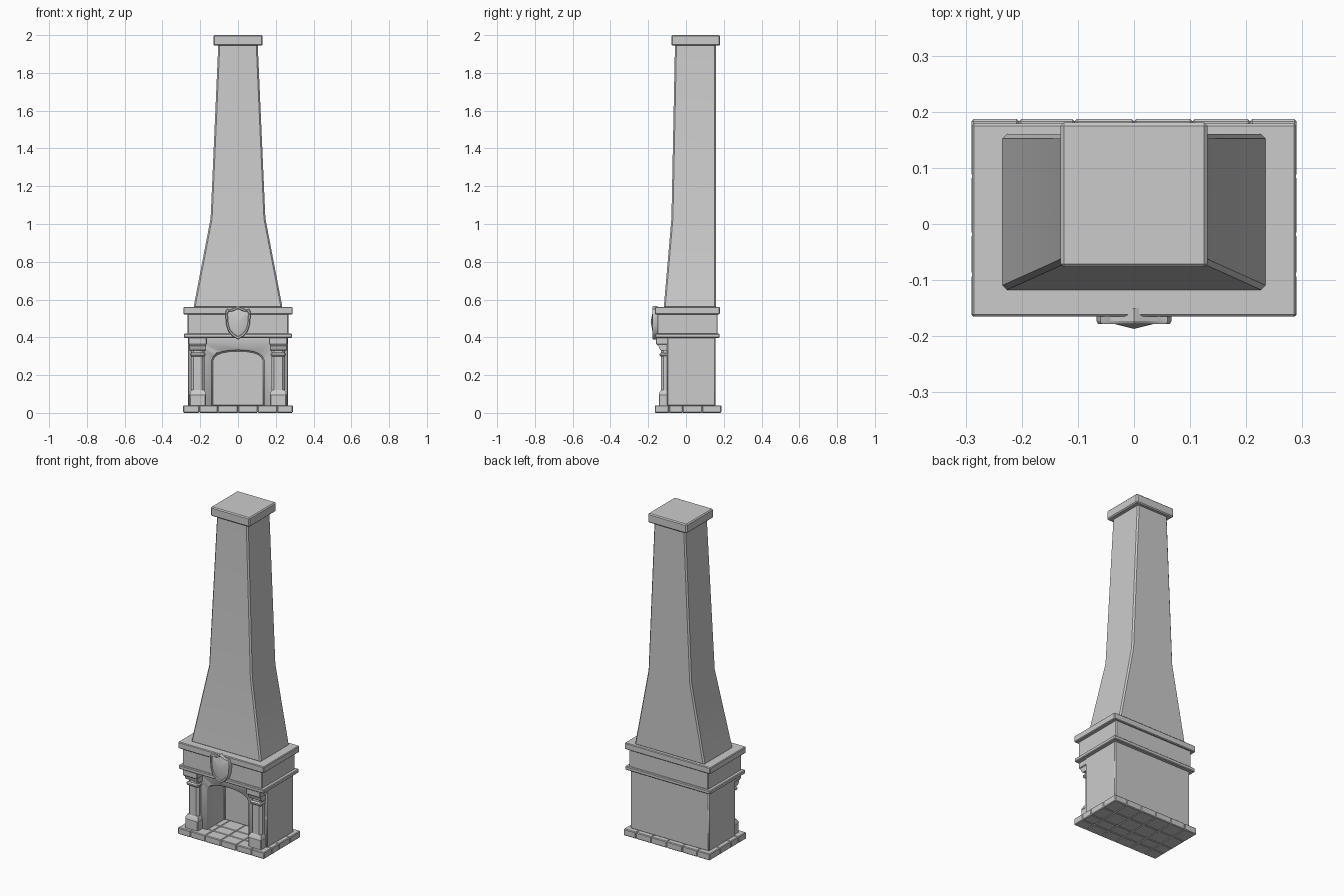
import bpy
import bmesh
import math

cube = bpy.data.objects.get("Cube")
if cube:
    bpy.data.objects.remove(cube, do_unlink=True)

# One stone colour for everything
stone = bpy.data.materials.new("grey_stone")
stone.use_nodes = True
GREY = (0.6, 0.6, 0.6, 1)
stone.diffuse_color = GREY
stone.node_tree.nodes["Principled BSDF"].inputs["Base Color"].default_value = GREY


def loft(name, rings, bevel=0.0, segments=1, tip=None):
    """Skin a row of matching rings; close it with caps, or a fan to a tip."""
    bm = bmesh.new()
    loops = [[bm.verts.new(p) for p in ring] for ring in rings]
    n = len(loops[0])
    for a, b in zip(loops, loops[1:]):
        for i in range(n):
            j = (i + 1) % n
            bm.faces.new((a[i], a[j], b[j], b[i]))
    bm.faces.new(loops[0])
    if tip:
        peak = bm.verts.new(tip)
        for i in range(n):
            bm.faces.new((loops[-1][i], loops[-1][(i + 1) % n], peak))
    else:
        bm.faces.new(loops[-1])
    bmesh.ops.recalc_face_normals(bm, faces=bm.faces)
    if bevel:
        sharp = [e for e in bm.edges if e.calc_face_angle(0) > 0.6]
        bmesh.ops.bevel(bm, geom=sharp, offset=bevel, segments=segments,
                        profile=0.5, affect='EDGES', clamp_overlap=True)
    mesh = bpy.data.meshes.new(name)
    bm.to_mesh(mesh)
    bm.free()
    mesh.materials.append(stone)
    for p in mesh.polygons:
        p.use_smooth = True
    mesh.set_sharp_from_angle(angle=math.radians(30))
    obj = bpy.data.objects.new(name, mesh)
    bpy.context.collection.objects.link(obj)
    return obj


def rect(x0, x1, y0, y1, z):
    return [(x0, y0, z), (x1, y0, z), (x1, y1, z), (x0, y1, z)]


def box(name, x0, x1, y0, y1, z0, z1, bevel=0.004):
    return loft(name, [rect(x0, x1, y0, y1, z0), rect(x0, x1, y0, y1, z1)], bevel)


# Hearth: a grid of bevelled slabs
xs = [-0.29, -0.205, -0.106, 0, 0.104, 0.207, 0.29]
ys = [-0.165, -0.09, -0.018, 0.085, 0.187]
for i, (x0, x1) in enumerate(zip(xs, xs[1:])):
    for j, (y0, y1) in enumerate(zip(ys, ys[1:])):
        box(f"hearth_slab_{i}_{j}", x0, x1, y0, y1, 0, 0.04)

# Firebox: block with an arched recess
firebox = box("firebox", -0.265, 0.265, -0.10, 0.157, 0.036, 0.402, 0)
half = [(0.138, 0.0), (0.138, 0.28), (0.128, 0.299), (0.11, 0.313),
        (0.085, 0.323), (0.045, 0.33)]
arch = half + [(0, 0.332)] + [(-x, z) for x, z in reversed(half)]
cutter = loft("arch_cutter", [[(x, y, z) for x, z in arch] for y in (-0.2, 0.07)])
cutter.hide_render = True
cut = firebox.modifiers.new("arch_cut", 'BOOLEAN')
cut.operation = 'DIFFERENCE'
cut.solver = 'EXACT'
cut.object = cutter
bpy.context.view_layer.objects.active = firebox
firebox.select_set(True)
bpy.ops.object.modifier_apply(modifier=cut.name)
bpy.data.objects.remove(cutter, do_unlink=True)
edge = firebox.modifiers.new("worn_edges", 'BEVEL')
edge.width = 0.006
edge.segments = 1
edge.limit_method = 'ANGLE'
edge.angle_limit = math.radians(40)

# Pillars: plinth, faceted shaft, collar and scrolled corbel on each side
shaft_plan = [(-0.035, -0.09), (-0.035, -0.118), (-0.022, -0.132),
              (0.022, -0.132), (0.035, -0.118), (0.035, -0.09)]
corbel_side = [(-0.09, 0.4), (-0.154, 0.4), (-0.157, 0.388), (-0.157, 0.368),
               (-0.152, 0.358), (-0.145, 0.354), (-0.143, 0.345),
               (-0.138, 0.335), (-0.13, 0.33), (-0.09, 0.33)]
for side, label in ((1, "left"), (-1, "right")):
    cx = 0.213 * side
    box(f"{label}_pillar_plinth", cx - 0.043, cx + 0.043, -0.144, -0.09, 0.036, 0.1)
    loft(f"{label}_pillar_foot",
         [rect(cx - w, cx + w, y, -0.09, z) for w, y, z in
          ((0.043, -0.143, 0.098), (0.041, -0.14, 0.108), (0.034, -0.131, 0.122))])
    loft(f"{label}_pillar_shaft",
         [[(cx + x, y, z) for x, y in shaft_plan] for z in (0.11, 0.335)])
    box(f"{label}_pillar_collar", cx - 0.04, cx + 0.04, -0.139, -0.09, 0.298, 0.32, 0.007)
    loft(f"{label}_corbel",
         [[(cx + dx, y, z) for y, z in corbel_side] for dx in (-0.043, 0.043)])
    box(f"{label}_corbel_cap", cx - 0.05, cx + 0.048, -0.159, -0.09, 0.362, 0.4)

# Mantel: frieze between two trims
box("mantel_lower_trim", -0.287, 0.287, -0.163, 0.178, 0.397, 0.42)
box("mantel_frieze", -0.267, 0.267, -0.152, 0.167, 0.41, 0.53)
box("mantel_shelf", -0.289, 0.289, -0.165, 0.179, 0.522, 0.561)

# Hood and flue in one tapering skin, with a flat cap
loft("chimney_hood",
     [rect(-w, w, y, 0.16, z) for w, y, z in
      ((0.236, -0.118, 0.555), (0.145, -0.077, 1.03), (0.104, -0.058, 1.96))], 0.008)
box("chimney_cap", -0.131, 0.131, -0.077, 0.181, 1.944, 2.0, 0.006)

# Shield: raised rim around a field that rises to a blunt point
half = [(0.02, 0.556), (0.042, 0.547), (0.06, 0.55), (0.067, 0.535), (0.065, 0.5),
        (0.062, 0.465), (0.05, 0.43), (0.028, 0.405)]
shield = ([(0, 0.565)] + half + [(0, 0.388)] + [(-x, z) for x, z in reversed(half)])
mid = 0.483
loft("shield",
     [[(x * s, y, mid + (z - mid) * s) for x, z in shield] for s, y in
      ((1, -0.15), (1, -0.173), (0.96, -0.178), (0.86, -0.178), (0.82, -0.173))],
     tip=(0, -0.187, mid))
